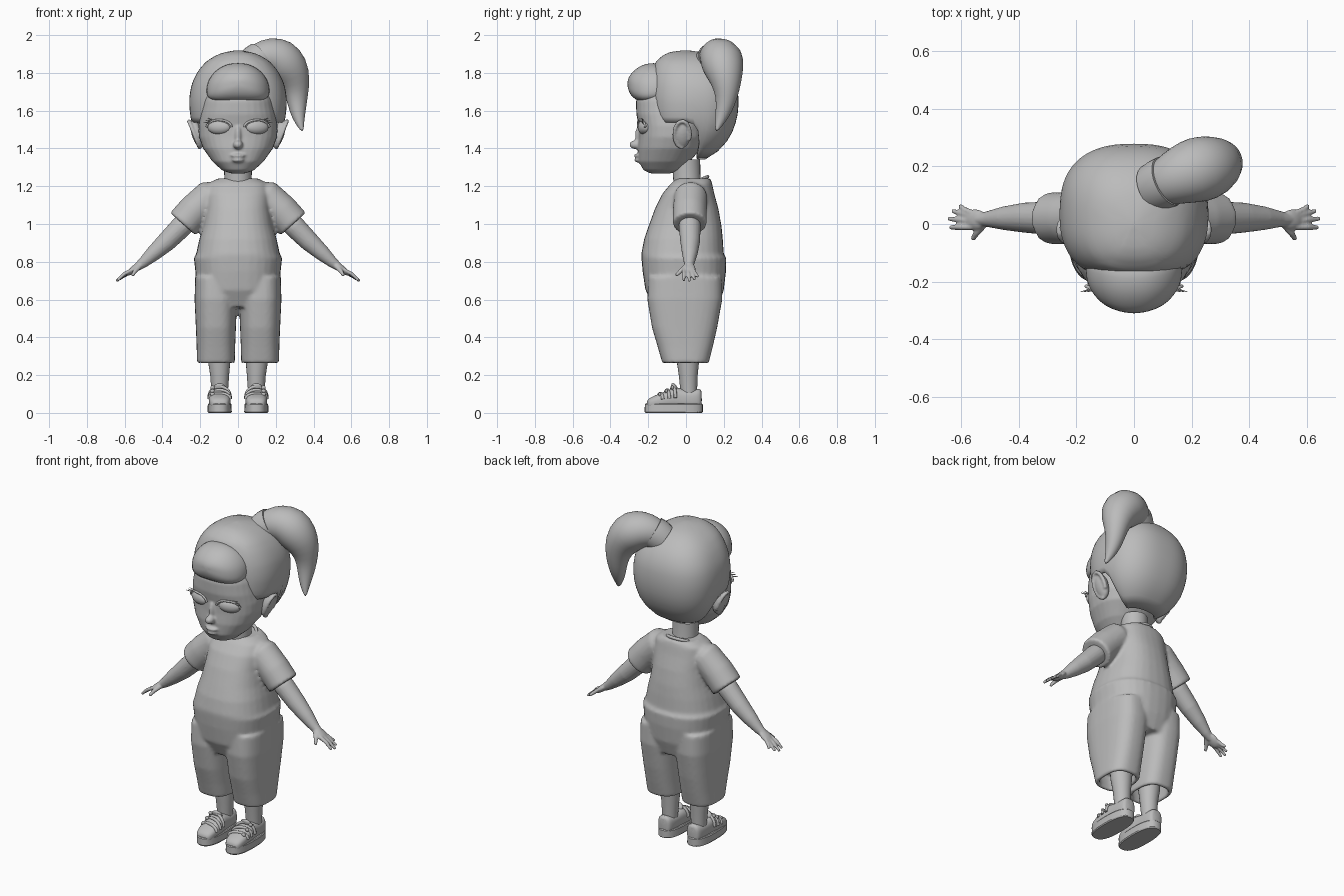
import bpy, bmesh
from math import sin, cos, pi, radians, copysign
from mathutils import Vector, Matrix

if "Cube" in bpy.data.objects:
    bpy.data.objects.remove(bpy.data.objects["Cube"])

GREY = (0.5, 0.5, 0.5, 1)
clay = bpy.data.materials.new("plain grey")
clay.use_nodes = True
clay.diffuse_color = GREY
clay.node_tree.nodes["Principled BSDF"].inputs["Base Color"].default_value = GREY


def power(v, n):
    return copysign(abs(v) ** (2 / n), v)


def skin(bm, rings, caps=True):
    """Bridge rings of points with quads and close both ends."""
    loops = [[bm.verts.new(p) for p in ring] for ring in rings]
    count = len(loops[0])
    for a, b in zip(loops, loops[1:]):
        for i in range(count):
            j = (i + 1) % count
            bm.faces.new((a[i], a[j], b[j], b[i]))
    if caps:
        bm.faces.new(loops[0])
        bm.faces.new(loops[-1])


def loft(bm, rings, axis="z", x=0, n=2.3, count=32, warp=None):
    """Rings of (position, half width, low, high) along z or y."""
    out = []
    for pos, w, lo, hi in rings:
        ring = []
        for i in range(count):
            a = 2 * pi * i / count
            u = x + w * power(sin(a), n)
            v = (lo + hi) / 2 - (hi - lo) / 2 * power(cos(a), n)
            p = Vector((u, v, pos) if axis == "z" else (u, pos, v))
            ring.append(warp(p) if warp else p)
        out.append(ring)
    skin(bm, out)


def tube(bm, path, count=16, s=1):
    """Round tube along points of (x, y, z, radius); s mirrors it in x."""
    pts = [Vector((s * p[0], p[1], p[2])) for p in path]
    out, side = [], None
    for i, p in enumerate(pts):
        d = (pts[min(i + 1, len(pts) - 1)] - pts[max(i - 1, 0)]).normalized()
        if side is None:
            side = d.orthogonal()
        side = (side - d * side.dot(d)).normalized()
        other = d.cross(side)
        out.append([p + path[i][3] * (side * cos(a) + other * sin(a))
                    for a in (2 * pi * k / count for k in range(count))])
    skin(bm, out)


def ball(bm, centre, radii, turn=0, axis="Z"):
    m = (Matrix.Translation(centre) @ Matrix.Rotation(turn, 4, axis)
         @ Matrix.Diagonal((*radii, 1)))
    bmesh.ops.create_uvsphere(bm, u_segments=24, v_segments=14, radius=1, matrix=m)


def finish(bm, name, voxel=0, smooth=0, subsurf=0, thick=0, angle=50):
    bmesh.ops.recalc_face_normals(bm, faces=bm.faces)
    mesh = bpy.data.meshes.new(name)
    bm.to_mesh(mesh)
    bm.free()
    ob = bpy.data.objects.new(name, mesh)
    bpy.context.collection.objects.link(ob)
    mesh.materials.append(clay)
    bpy.ops.object.select_all(action="DESELECT")
    ob.select_set(True)
    bpy.context.view_layer.objects.active = ob
    bpy.ops.object.shade_smooth_by_angle(angle=radians(angle))
    if thick:
        m = ob.modifiers.new("thickness", "SOLIDIFY")
        m.thickness, m.offset = thick, -1
    if voxel:
        m = ob.modifiers.new("blend", "REMESH")
        m.mode, m.voxel_size, m.use_smooth_shade = "VOXEL", voxel, True
    if smooth:
        m = ob.modifiers.new("soften", "SMOOTH")
        m.factor, m.iterations = 0.5, smooth
    if subsurf:
        ob.modifiers.new("round", "SUBSURF").levels = subsurf
        ob.modifiers["round"].render_levels = subsurf
    return ob


# Face with nose, lips and chin blended in
bm = bmesh.new()
loft(bm, [(1.268, .04, -.19, -.08), (1.285, .085, -.225, -.03), (1.33, .135, -.25, .02),
          (1.4, .185, -.255, .08), (1.46, .207, -.25, .1), (1.52, .21, -.25, .1),
          (1.58, .2, -.263, .1), (1.65, .185, -.265, .1), (1.75, .15, -.23, .08)])
ball(bm, (0, -.265, 1.42), (.026, .036, .024))
ball(bm, (0, -.245, 1.465), (.018, .025, .06))
ball(bm, (0, -.25, 1.362), (.04, .026, .012))
ball(bm, (0, -.248, 1.338), (.034, .026, .013))
finish(bm, "face", voxel=.007, smooth=5)

# Eyes, lids and lashes
for s, side in ((1, "left"), (-1, "right")):
    bm = bmesh.new()
    ball(bm, (s * .1, -.222, 1.512), (.064, .03, .038), s * .28)
    finish(bm, side + "_eye")
    bm = bmesh.new()
    lid = []
    for i in range(11):
        a = pi * i / 10
        x = .1 + .066 * cos(a)
        lid.append((x, -.247 + .3 * (x - .1) + .012 * abs(cos(a)), 1.513 + .038 * sin(a), .006))
    tube(bm, lid, 8, s)
    for k in range(3):
        tube(bm, [(.15 - .012 * k, -.226, 1.535 + .006 * k, .004),
                  (.185 - .012 * k, -.235, 1.54 + .01 * k, .001)], 6, s)
    finish(bm, side + "_eyelid")
    # Ear: outer rim around a shallow bowl
    bm = bmesh.new()
    ball(bm, (s * .215, -.02, 1.475), (.03, .045, .075), s * .3, "Y")
    rim = [(.232 + .028 * sin(a), -.02 - .042 * cos(a), 1.475 + .07 * sin(a), .011)
           for a in (pi * (-.55 + 1.7 * i / 14) for i in range(15))]
    tube(bm, rim, 8, s)
    finish(bm, side + "_ear", voxel=.006, smooth=4)

# Hair cap whose lower edge follows the face, ears and nape
SKULL = [(1.33, .09, -.05, .09), (1.36, .145, -.1, .15), (1.42, .2, -.15, .21),
         (1.5, .24, -.18, .255), (1.58, .255, -.195, .275), (1.66, .26, -.2, .28),
         (1.74, .247, -.195, .27), (1.81, .213, -.18, .238), (1.86, .17, -.16, .19),
         (1.895, .115, -.12, .135), (1.912, .065, -.08, .08), (1.92, .006, -.005, .005)]


def step(v, lo, hi):
    t = min(1, max(0, (v - lo) / (hi - lo)))
    return t * t * (3 - 2 * t)


def skull_at(z):
    for a, b in zip(SKULL, SKULL[1:]):
        if z <= b[0]:
            t = (z - a[0]) / (b[0] - a[0])
            return [p + (q - p) * t for p, q in zip(a, b)]
    return SKULL[-1]


bm = bmesh.new()
hair = []
for r in range(19):
    ring = []
    for i in range(72):
        deg = 5 * i
        off = min(deg, 360 - deg)
        edge = 1.74 - .21 * step(off, 28, 46) - .2 * step(off, 90, 108)
        z = 1.92 - (1.92 - edge) * (r / 18) ** 1.7
        z, w, lo, hi = skull_at(z)
        n = 2.5
        a = radians(deg)
        ring.append((w * power(sin(a), n), (lo + hi) / 2 - (hi - lo) / 2 * power(cos(a), n), z))
    hair.append(ring)
skin(bm, hair, caps=False)
bm.faces.new(bm.verts[:72]) if bm.verts.ensure_lookup_table() is None else None
finish(bm, "hair_cap", thick=.02, smooth=3)


# Puffed fringe with an arched lower edge
def arch(p):
    drop = (p.x / .17) ** 2
    return Vector((p.x * (1 + .7 * (1.74 - p.z)), p.y + .03 * drop, p.z - .035 * drop))


bm = bmesh.new()
loft(bm, [(-.13, .16, 1.66, 1.845), (-.17, .168, 1.655, 1.855), (-.21, .168, 1.65, 1.85),
          (-.25, .155, 1.65, 1.835), (-.285, .12, 1.67, 1.805), (-.303, .075, 1.7, 1.78),
          (-.31, .02, 1.73, 1.755)], "y", n=2.5, warp=arch)
finish(bm, "fringe", subsurf=1)

# Ponytail and its tie
bm = bmesh.new()
tube(bm, [(.07, .125, 1.85, .07), (.11, .145, 1.875, .085), (.165, .17, 1.888, .105),
          (.225, .19, 1.875, .118), (.275, .2, 1.82, .108), (.305, .215, 1.745, .08),
          (.312, .215, 1.67, .058), (.316, .2, 1.6, .044), (.325, .178, 1.54, .026),
          (.342, .16, 1.49, .006)], 20)
finish(bm, "ponytail", subsurf=1)
bm = bmesh.new()
tube(bm, [(.07, .125, 1.84, .086), (.095, .138, 1.862, .09), (.118, .149, 1.877, .09)], 24)
finish(bm, "hair_tie", angle=40)

# Neck
bm = bmesh.new()
tube(bm, [(0, .01, 1.17, .078), (0, .005, 1.23, .072), (0, 0, 1.34, .075)], 24)
finish(bm, "neck")

# Shirt, sleeves and wide hollow trouser legs blended into one outfit
bm = bmesh.new()
loft(bm, [(.56, .19, -.17, .17), (.65, .222, -.215, .2), (.75, .226, -.23, .212),
          (.82, .234, -.236, .214), (.84, .222, -.237, .2), (.92, .205, -.222, .195),
          (.99, .185, -.198, .188), (1.08, .17, -.165, .172), (1.16, .168, -.125, .15),
          (1.215, .155, -.08, .138), (1.24, .11, -.05, .13)], n=2.4)
for s in (1, -1):
    loft(bm, [(.72, .11, -.2, .19), (.6, .113, -.205, .192), (.45, .106, -.18, .165),
              (.35, .102, -.15, .142), (.262, .1, -.125, .12), (.262, .08, -.103, .098),
              (.36, .08, -.12, .11)], x=s * .117, n=2.7)
    tube(bm, [(.07, .03, 1.17, .06), (.15, .025, 1.145, .088), (.23, .02, 1.07, .09),
              (.292, .02, 1, .09)], 24, s)
finish(bm, "outfit", voxel=.01, smooth=4)

# Collar rim
bm = bmesh.new()
loop = []
for i in range(33):
    a = 2 * pi * i / 32
    y = -.09 * cos(a)
    loop.append((.086 * sin(a), .025 + y, 1.213 + .42 * y, .009))
tube(bm, loop, 8)
finish(bm, "collar")

for s, side in ((1, "left"), (-1, "right")):
    # Arm, palm, fingers and thumb blended together
    bm = bmesh.new()
    tube(bm, [(.2, .02, 1.08, .05), (.3, .02, .985, .058), (.38, .022, .905, .052),
              (.45, .02, .842, .041), (.505, .017, .793, .028), (.54, .015, .768, .02)], 20, s)
    ball(bm, (s * .55, .015, .762), (.05, .036, .018), s * .7, "Y")
    for y0, y1, tip_x, tip_z in ((-.01, -.012, .633, .706), (.01, .018, .638, .702),
                                 (.026, .044, .625, .71), (.038, .061, .6, .724)):
        tube(bm, [(.56, y0, .758, .011), (.6 - y1 * .2, (y0 + y1) / 2, .735, .0105),
                  (tip_x, y1, tip_z, .008)], 10, s)
        ball(bm, (s * tip_x, y1, tip_z), (.0085,) * 3)
    tube(bm, [(.52, 0, .775, .014), (.545, -.03, .75, .012), (.556, -.048, .732, .009)], 10, s)
    ball(bm, (s * .556, -.048, .732), (.0095,) * 3)
    finish(bm, side + "_arm", voxel=.005, smooth=3)

    # Lower leg
    bm = bmesh.new()
    tube(bm, [(.1, .01, .42, .068), (.1, .01, .28, .06), (.097, .012, .2, .05),
              (.097, .015, .1, .043)], 24, s)
    finish(bm, side + "_leg")

    # Shoe upper, sole, collar, tongue and straps
    bm = bmesh.new()
    loft(bm, [(-.21, .03, .02, .06), (-.195, .048, .02, .08), (-.15, .058, .02, .098),
              (-.1, .058, .02, .118), (-.06, .054, .02, .138), (-.02, .05, .02, .126),
              (.04, .049, .02, .122), (.072, .042, .02, .13), (.084, .03, .02, .12)],
         "y", x=s * .097, n=2.7)
    finish(bm, side + "_shoe", subsurf=1)
    bm = bmesh.new()
    loft(bm, [(0, .06, -.215, .085), (.006, .064, -.219, .089), (.045, .063, -.218, .089),
              (.05, .059, -.213, .084)], x=s * .097, n=2.6)
    finish(bm, side + "_sole", angle=30)
    bm = bmesh.new()
    ball(bm, (s * .097, -.06, .132), (.032, .014, .028), .5, "X")
    finish(bm, side + "_tongue")
    bm = bmesh.new()
    for y, top in ((-.135, .1), (-.1, .118), (-.068, .136)):
        tube(bm, [(.097 + .057 * cos(a), y + .012 * cos(a), .065 + (top - .062) * sin(a) ** .7, .009)
                  for a in (pi * (.03 + .94 * i / 12) for i in range(13))], 8, s)
        ball(bm, (s * .135, y - .004, top - .002), (.012, .008, .011))
    finish(bm, side + "_straps")
